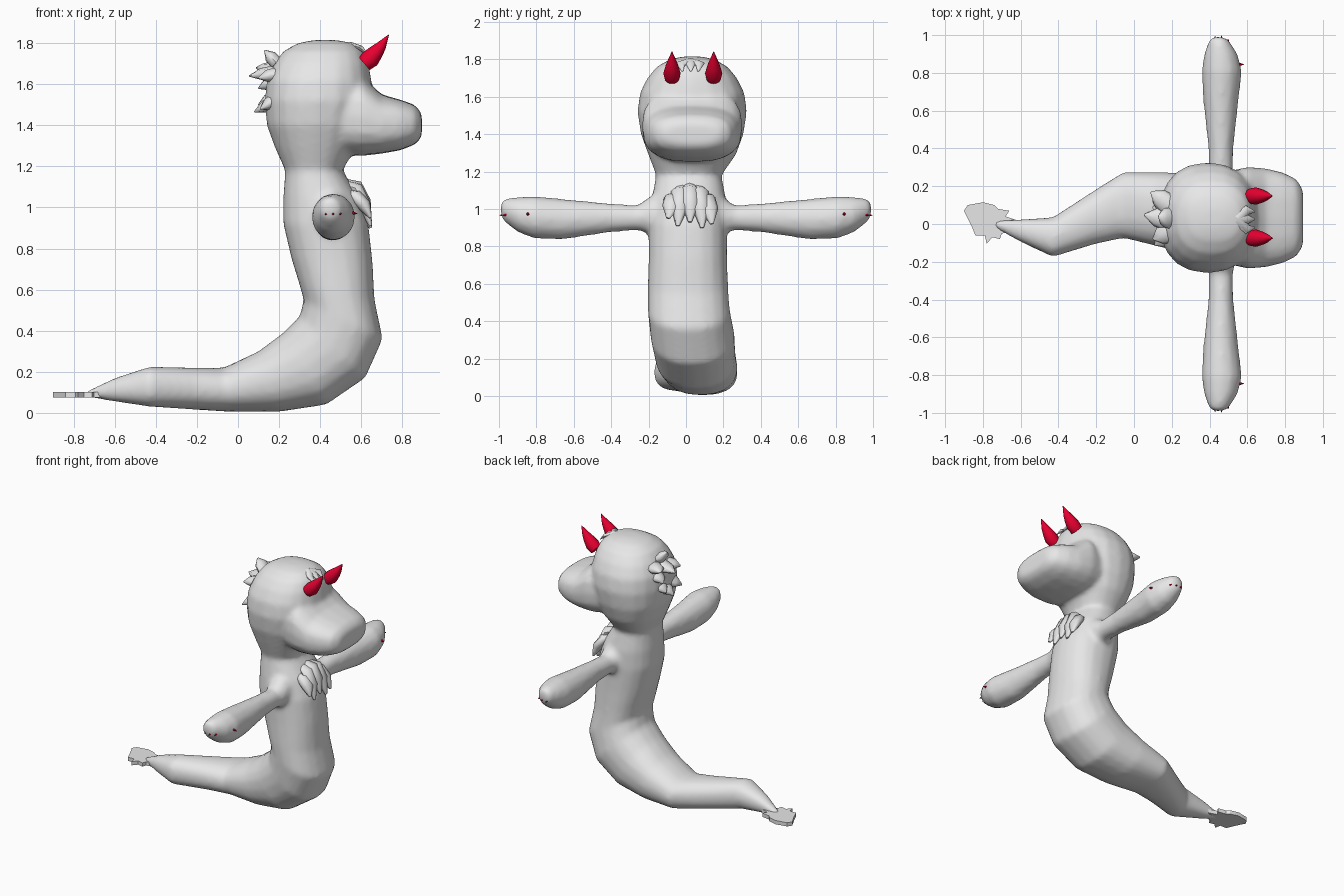
import bpy, bmesh, math
from mathutils import Vector as V

if "Cube" in bpy.data.objects:
    bpy.data.objects.remove(bpy.data.objects["Cube"])


def material(name, rgb):
    m = bpy.data.materials.new(name)
    m.diffuse_color = (*rgb, 1)
    m.use_nodes = True
    m.node_tree.nodes["Principled BSDF"].inputs["Base Color"].default_value = m.diffuse_color
    return m


GREY = material("soft grey", (0.8, 0.8, 0.8))
RED = material("horn red", (0.8, 0.0, 0.03))


def ring(center, u, v, n=20, e=2.3):
    """Rounded cross-section spanned by the half axes u and v."""
    pts = []
    for i in range(n):
        a = 2 * math.pi * i / n
        c, s = math.cos(a), math.sin(a)
        pts.append(center + u * math.copysign(abs(c) ** (2 / e), c)
                   + v * math.copysign(abs(s) ** (2 / e), s))
    return pts


def loft(bm, rings):
    """Skin a list of rings and cap both ends."""
    rows = [[bm.verts.new(p) for p in r] for r in rings]
    n = len(rows[0])
    for a, b in zip(rows, rows[1:]):
        for i in range(n):
            j = (i + 1) % n
            bm.faces.new((a[i], a[j], b[j], b[i]))
    bm.faces.new(rows[0][::-1])
    bm.faces.new(rows[-1])


def spike(bm, path, radii, side=(0, 1, 0), flat=1.0, n=10):
    """Tapered tube along a path; flat squashes it across the side axis."""
    path, side = [V(p) for p in path], V(side)
    rings = []
    for i, p in enumerate(path):
        d = (path[min(i + 1, len(path) - 1)] - path[max(i - 1, 0)]).normalized()
        s = (side - d * side.dot(d)).normalized()
        rings.append(ring(p, s * radii[i], d.cross(s) * radii[i] * flat, n, 2))
    loft(bm, rings)


def finish(bm, name, mat, angle=60):
    bmesh.ops.recalc_face_normals(bm, faces=bm.faces)
    me = bpy.data.meshes.new(name)
    bm.to_mesh(me)
    bm.free()
    me.materials.append(mat)
    ob = bpy.data.objects.new(name, me)
    bpy.context.collection.objects.link(ob)
    bpy.context.view_layer.objects.active = ob
    ob.select_set(True)
    bpy.ops.object.shade_smooth_by_angle(angle=math.radians(angle))
    ob.select_set(False)
    return ob


# Tail, torso, neck: back x/z, front x/z, centre y, half width
body = bmesh.new()
trunk = [
    (-.75, .10, -.73, .075, 0, .02), (-.6, .17, -.6, .055, -.035, .06),
    (-.43, .225, -.43, .03, -.07, .105), (-.2, .22, -.2, .015, .04, .145),
    (-.07, .22, -.04, .005, .10, .175), (.10, .30, .2, .005, .075, .2),
    (.22, .39, .43, .04, .05, .215), (.30, .47, .62, .17, .035, .225),
    (.32, .55, .705, .36, .015, .22), (.30, .62, .665, .55, .01, .215),
    (.26, .75, .655, .74, .01, .21), (.22, .92, .635, .92, .01, .21),
    (.22, 1.05, .59, 1.05, .015, .2), (.23, 1.18, .51, 1.18, .015, .175)]
# Skull: back x, front x, height, half width
skull = [(.18, .57, 1.29, .235), (.14, .62, 1.4, .275), (.13, .65, 1.52, .293),
         (.14, .65, 1.62, .28), (.175, .635, 1.7, .24), (.22, .61, 1.76, .19),
         (.29, .56, 1.80, .12), (.37, .48, 1.815, .05)]
trunk += [(b, z, f, z, .033, w) for b, f, z, w in skull]
loft(body, [ring(V(((bx + fx) / 2, y, (bz + fz) / 2)),
                 V(((fx - bx) / 2, 0, (fz - bz) / 2)), V((0, w, 0)))
            for bx, bz, fx, fz, y, w in trunk])

# Muzzle: x, low z, high z, half width
muzzle = [(.4, 1.27, 1.64, .22), (.6, 1.25, 1.64, .27), (.7, 1.262, 1.55, .262),
          (.79, 1.278, 1.525, .24), (.86, 1.305, 1.50, .205), (.895, 1.34, 1.46, .15)]
loft(body, [ring(V((x, .033, (lo + hi) / 2)), V((0, w, 0)),
                 V((0, 0, (hi - lo) / 2)), e=2.7) for x, lo, hi, w in muzzle])

# Arms: distance out, x, half depth, low z, high z
arm = [(.05, .45, .11, .86, 1.1), (.19, .455, .085, .865, 1.07),
       (.26, .46, .065, .885, 1.02), (.4, .46, .067, .875, 1.03),
       (.66, .46, .095, .835, 1.055), (.81, .465, .108, .84, 1.07),
       (.9, .46, .09, .875, 1.065), (.97, .45, .055, .93, 1.055),
       (.99, .445, .035, .96, 1.04)]
for side in (-1, 1):
    loft(body, [ring(V((x, side * d, (lo + hi) / 2)), V((r, 0, 0)),
                     V((0, 0, (hi - lo) / 2)), n=12, e=2)
                for d, x, r, lo, hi in arm])

# Fuse the overlapping forms into one smooth skin
skin = finish(body, "body", GREY)
fuse = skin.modifiers.new("fuse", 'REMESH')
fuse.mode = 'VOXEL'
fuse.voxel_size = .016
fuse.use_smooth_shade = True
soften = skin.modifiers.new("soften", 'SMOOTH')
soften.factor = .5
soften.iterations = 8

# Curved horns
for y, name in ((-.075, "horn_right"), (.148, "horn_left")):
    bm = bmesh.new()
    spike(bm, [(.615, y, 1.70), (.645, y, 1.725), (.675, y, 1.76),
               (.70, y, 1.79), (.733, y, 1.84)], [.04, .046, .036, .024, .002], n=16)
    finish(bm, name, RED)

# Finger and thumb claws
for side, name in ((-1, "claws_right"), (1, "claws_left")):
    bm = bmesh.new()
    for x, d in ((.425, .95), (.46, .952), (.495, .935)):
        spike(bm, [(x, side * d, .975), (x + .004, side * (d + .045), .965)],
              [.016, .001], side=(1, 0, 0), n=8)
    spike(bm, [(.535, side * .845, .975), (.582, side * .845, .97)], [.016, .001], n=8)
    finish(bm, name, RED)

# Chest fluff: overlapping locks hanging down
bm = bmesh.new()
for y, top, tip in ((-.07, 1.07, .95), (-.03, 1.11, .91), (.02, 1.12, .93),
                    (.07, 1.11, .90), (.11, 1.07, .92)):
    spike(bm, [(.52, y * .7 + .005, top), (.575, y, top - .02),
               (.615, y * 1.15, (top + tip) / 2), (.645, y * 1.3 - .005, tip)],
          [.03, .05, .047, .01], flat=.7, n=8)
finish(bm, "chest_fluff", GREY)

# Tufts on the back of the head, upper and lower
bm = bmesh.new()
for y, z, tip in ((.02, 1.66, (.055, .05, 1.64)), (.10, 1.67, (.09, .17, 1.68)),
                  (.03, 1.70, (.13, .04, 1.765)), (-.04, 1.65, (.10, -.08, 1.63)),
                  (.09, 1.62, (.10, .12, 1.58)), (.02, 1.52, (.08, .03, 1.465)),
                  (-.05, 1.53, (.11, -.11, 1.48)), (.06, 1.54, (.10, .09, 1.5))):
    base, tip = V((.19, y, z)), V(tip)
    spike(bm, [base, base.lerp(tip, .55), tip], [.055, .05, .006], flat=.6, n=8)
finish(bm, "head_tufts", GREY)

# Small forelock between the horns
bm = bmesh.new()
for y in (-.03, .025, .075):
    spike(bm, [(.55, .025, 1.79), (.60, y, 1.775), (.64, y * .8 + .005, 1.735)],
          [.03, .025, .004], flat=.5, n=8)
finish(bm, "forelock", GREY)

# Jagged flat fan at the tail tip
bm = bmesh.new()
outline = [(-.9, .07), (-.88, .1), (-.8, .115), (-.74, .1), (-.72, .08), (-.66, .07),
           (-.68, .04), (-.62, .02), (-.67, -.01), (-.64, -.04), (-.70, -.05),
           (-.71, -.08), (-.75, -.07), (-.78, -.105), (-.79, -.06), (-.84, -.06),
           (-.86, -.01)]
fan = bm.faces.new([bm.verts.new((x, y, .075)) for x, y in outline])
out = bmesh.ops.extrude_face_region(bm, geom=[fan])
bmesh.ops.translate(bm, vec=(0, 0, .027),
                    verts=[g for g in out["geom"] if isinstance(g, bmesh.types.BMVert)])
finish(bm, "tail_fan", GREY, 30)
